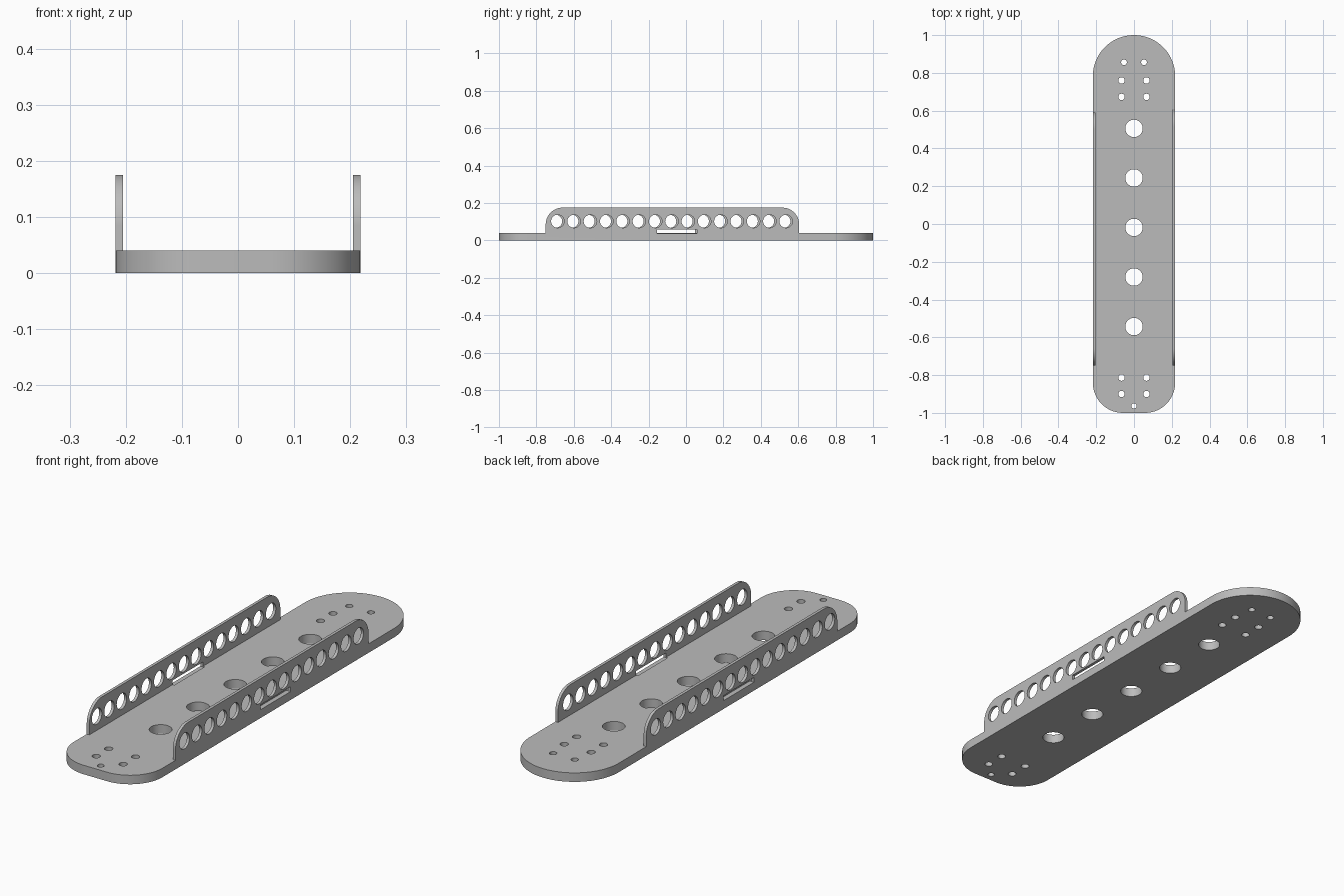
import bpy, bmesh
from math import cos, sin, pi
from mathutils import Matrix

cube = bpy.data.objects.get("Cube")
if cube:
    bpy.data.objects.remove(cube, do_unlink=True)

HALF = 0.218      # half width of the plate
THICK = 0.04      # plate thickness
WALL = 0.013      # side wall thickness

grey = bpy.data.materials.new("plain_grey")
grey.use_nodes = True
grey.diffuse_color = (0.5, 0.5, 0.5, 1)
bsdf = next(n for n in grey.node_tree.nodes if n.type == 'BSDF_PRINCIPLED')
bsdf.inputs["Base Color"].default_value = (0.5, 0.5, 0.5, 1)


def arc(cx, cy, r, start, end, steps=24):
    """Points on an arc; angles are in units of pi."""
    angles = [pi * (start + (end - start) * i / steps) for i in range(steps + 1)]
    return [(cx + r * cos(a), cy + r * sin(a)) for a in angles]


def circle(cx, cy, r):
    return arc(cx, cy, r, 0, 2, 40)[:-1]


def sheet(name, loops, thickness, matrix):
    """Flat sheet with holes: the first loop is the outline."""
    curve = bpy.data.curves.new(name + "_profile", 'CURVE')
    curve.dimensions = '2D'
    curve.fill_mode = 'BOTH'
    curve.extrude = thickness / 2
    for loop in loops:
        spline = curve.splines.new('POLY')
        spline.points.add(len(loop) - 1)
        for point, (u, v) in zip(spline.points, loop):
            point.co = (u, v, 0, 1)
        spline.use_cyclic_u = True
    helper = bpy.data.objects.new(name + "_profile", curve)
    bpy.context.collection.objects.link(helper)
    graph = bpy.context.evaluated_depsgraph_get()
    mesh = bpy.data.meshes.new_from_object(helper.evaluated_get(graph))
    bpy.data.objects.remove(helper, do_unlink=True)
    bm = bmesh.new()
    bm.from_mesh(mesh)
    bmesh.ops.remove_doubles(bm, verts=bm.verts, dist=1e-5)
    bmesh.ops.transform(bm, matrix=matrix, verts=bm.verts)
    bmesh.ops.recalc_face_normals(bm, faces=bm.faces)
    bm.to_mesh(mesh)
    bm.free()
    mesh.materials.clear()
    mesh.materials.append(grey)
    obj = bpy.data.objects.new(name, mesh)
    bpy.context.collection.objects.link(obj)
    return obj


def combine(target, other, operation):
    """Apply a boolean and drop the second object."""
    mod = target.modifiers.new(operation.lower(), 'BOOLEAN')
    mod.operation = operation
    mod.solver = 'EXACT'
    mod.object = other
    bpy.context.view_layer.objects.active = target
    bpy.ops.object.modifier_apply(modifier=mod.name)
    bpy.data.objects.remove(other, do_unlink=True)


# Base plate: full round at the back, rounded corners at the front
corner = 0.16
outline = (arc(0, 1 - HALF, HALF, 0, 1, 48)
           + arc(-HALF + corner, -1 + corner, corner, 1, 1.5)
           + arc(HALF - corner, -1 + corner, corner, 1.5, 2))

# Large lightening holes and small mounting holes
holes = [circle(0, -0.543 + 0.2623 * i, 0.046) for i in range(5)]
for side in (-1, 1):
    holes += [circle(side * 0.066, y, 0.017) for y in (0.76, 0.673, -0.813, -0.9)]
    holes.append(circle(side * 0.053, 0.856, 0.015))
holes.append(circle(0, -0.963, 0.014))
bracket = sheet("mounting_plate", [outline] + holes, THICK,
                Matrix.Translation((0, 0, THICK / 2)))

# Side walls: upright sheets with a row of round holes and a low slot
upright = Matrix(((0, 0, 1, 0), (1, 0, 0, 0), (0, 1, 0, 0), (0, 0, 0, 1)))
FRONT, TOP, FILLET = -0.75, 0.175, 0.09
for name, side, back, middle in (("left_wall", 1, 0.605, -0.076),
                                 ("right_wall", -1, 0.59, -0.087)):
    profile = ([(FRONT, THICK / 2), (back, THICK / 2)]
               + arc(back - FILLET, TOP - FILLET, FILLET, 0, 0.5)
               + arc(FRONT + FILLET, TOP - FILLET, FILLET, 0.5, 1))
    row = [circle(middle + 0.0872 * (i - 7), 0.102, 0.035) for i in range(15)]
    wall = sheet(name, [profile] + row, WALL,
                 Matrix.Translation((side * (HALF - WALL / 2), 0, 0)) @ upright)
    combine(bracket, wall, 'UNION')

    # Strap slot, dipping slightly into the plate
    bpy.ops.mesh.primitive_cube_add(size=1, location=(side * 0.22, middle + 0.028, 0.048))
    cutter = bpy.context.object
    cutter.name = "slot_cutter"
    cutter.hide_render = True
    cutter.scale = (0.046, 0.212, 0.022)
    cutter.data.materials.append(grey)
    bpy.context.view_layer.update()
    combine(bracket, cutter, 'DIFFERENCE')

# Smooth the hole walls and rounded ends, keep real edges sharp
bpy.ops.object.select_all(action='DESELECT')
bracket.select_set(True)
bpy.context.view_layer.objects.active = bracket
bpy.ops.object.shade_smooth_by_angle(angle=pi / 6)
